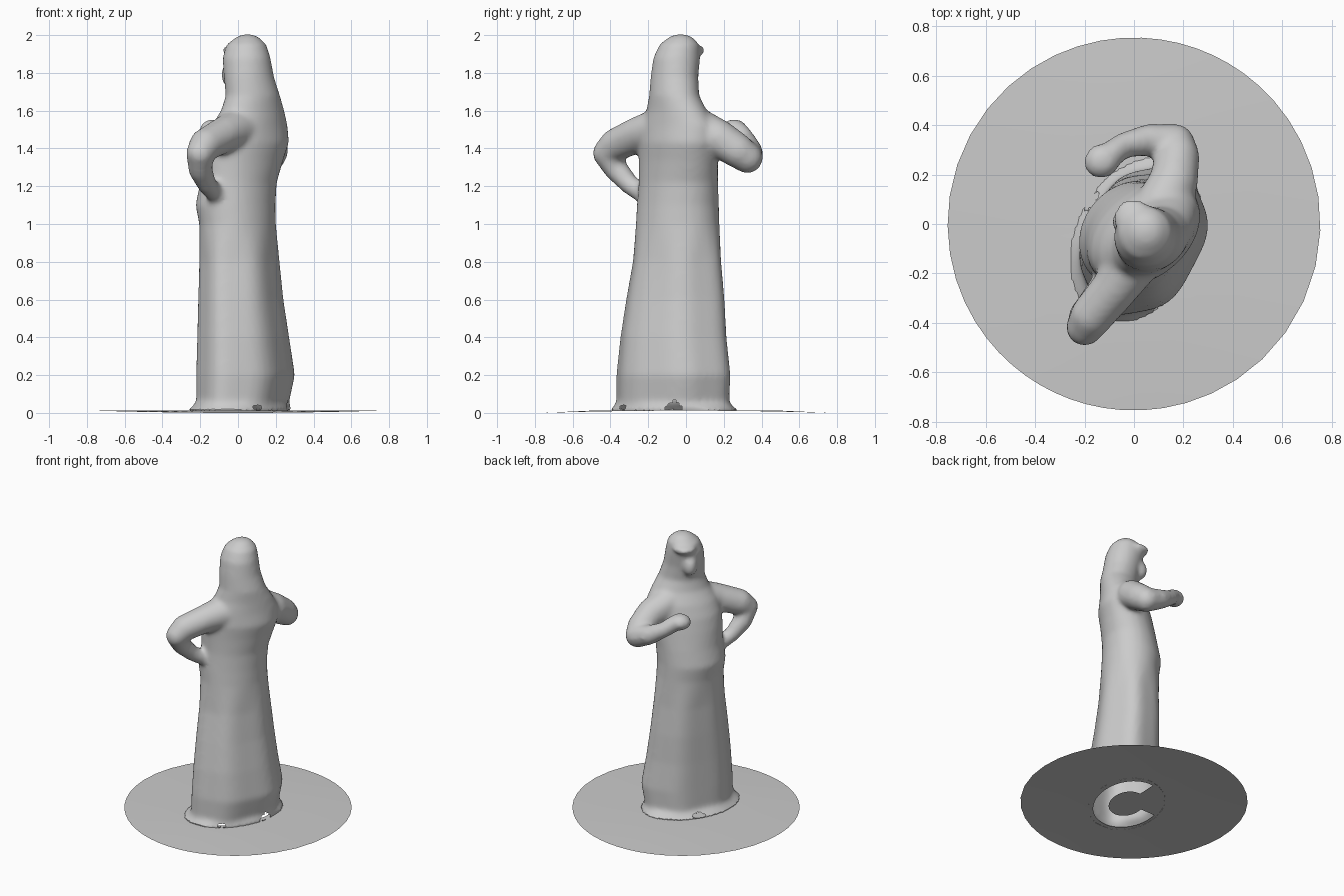
import bpy, bmesh, math
from mathutils import Vector, Matrix

cube = bpy.data.objects.get("Cube")
if cube:
    bpy.data.objects.remove(cube, do_unlink=True)

stone = bpy.data.materials.new("grey stone")
stone.use_nodes = True
stone.diffuse_color = (0.6, 0.6, 0.6, 1)
stone.node_tree.nodes["Principled BSDF"].inputs["Base Color"].default_value = (0.6, 0.6, 0.6, 1)


def make_object(name, bm):
    mesh = bpy.data.meshes.new(name)
    bm.to_mesh(mesh)
    bm.free()
    mesh.materials.append(stone)
    obj = bpy.data.objects.new(name, mesh)
    bpy.context.collection.objects.link(obj)
    return obj


def outline(x0, x1, y0, y1, rho, steps=48, fold=0.0):
    """Slanted oval that fits the given bounds, with optional folds."""
    phi = math.acos(rho)
    pts = []
    for i in range(steps):
        t = 2 * math.pi * i / steps
        k = 1 + fold * math.cos(6 * t + 0.6)
        pts.append(((x0 + x1) / 2 + k * (x1 - x0) / 2 * math.cos(t),
                    (y0 + y1) / 2 + k * (y1 - y0) / 2 * math.cos(t - phi)))
    return pts


def blob(bm, centre, size, turn=0.0):
    m = Matrix.Translation(centre) @ Matrix.Rotation(turn, 4, 'Z') @ Matrix.Diagonal((*size, 1))
    bmesh.ops.create_uvsphere(bm, u_segments=16, v_segments=10, radius=1, matrix=m)


def limb(bm, points):
    """Chain of closely spaced balls along (x, y, z, radius) points."""
    for a, b in zip(points, points[1:]):
        for i in range(9):
            p = Vector(a).lerp(Vector(b), i / 8)
            blob(bm, p[:3], (p[3],) * 3)


# Robe, cape and hood: z, x min, x max, y min, y max, slant
sections = [
    (0.005, -0.28, 0.29, -0.42, 0.29, 0.25),
    (0.025, -0.25, 0.28, -0.39, 0.26, 0.25),
    (0.06, -0.215, 0.265, -0.37, 0.23, 0.25),
    (0.20, -0.215, 0.295, -0.37, 0.237, 0.25),
    (0.40, -0.21, 0.265, -0.35, 0.217, 0.22),
    (0.60, -0.205, 0.235, -0.32, 0.207, 0.2),
    (0.80, -0.20, 0.215, -0.285, 0.19, 0.18),
    (1.00, -0.205, 0.20, -0.265, 0.177, 0.15),
    (1.10, -0.225, 0.198, -0.26, 0.174, 0.15),
    (1.22, -0.20, 0.205, -0.25, 0.17, 0.2),
    (1.34, -0.19, 0.24, -0.25, 0.17, 0.3),
    (1.43, -0.175, 0.27, -0.25, 0.17, 0.35),
    (1.52, -0.14, 0.262, -0.24, 0.16, 0.4),
    (1.60, -0.09, 0.245, -0.21, 0.11, 0.35),
    (1.68, -0.065, 0.222, -0.195, 0.07, 0.2),
    (1.78, -0.075, 0.19, -0.187, 0.065, 0.1),
    (1.88, -0.082, 0.172, -0.173, 0.075, 0.0),
    (1.95, -0.06, 0.15, -0.14, 0.07, 0.0),
    (1.99, -0.01, 0.11, -0.09, 0.035, 0.0),
    (2.005, 0.03, 0.07, -0.05, -0.01, 0.0),
]
bm = bmesh.new()
rings = []
for z, x0, x1, y0, y1, rho in sections:
    fold = 0.03 if 0.03 < z < 1.0 else 0.0
    rings.append([bm.verts.new((x, y, z)) for x, y in outline(x0, x1, y0, y1, rho, fold=fold)])
for a, b in zip(rings, rings[1:]):
    for i in range(48):
        j = (i + 1) % 48
        bm.faces.new((a[i], a[j], b[j], b[i]))
bm.faces.new(rings[0][::-1])
bm.faces.new(rings[-1])

# Arm bent with the hand resting on the hip
limb(bm, [(0.0, -0.14, 1.50, 0.115), (-0.07, -0.25, 1.475, 0.095),
          (-0.17, -0.37, 1.42, 0.088), (-0.20, -0.42, 1.375, 0.075),
          (-0.20, -0.37, 1.29, 0.064), (-0.165, -0.30, 1.21, 0.052),
          (-0.12, -0.23, 1.16, 0.05)])

# Arm held across the front with a closed hand
limb(bm, [(0.11, 0.06, 1.50, 0.115), (0.16, 0.17, 1.455, 0.10),
          (0.175, 0.27, 1.39, 0.092), (0.165, 0.325, 1.35, 0.082),
          (0.06, 0.34, 1.385, 0.066), (-0.04, 0.32, 1.44, 0.052),
          (-0.09, 0.285, 1.48, 0.055)])
blob(bm, (-0.13, 0.255, 1.50), (0.075, 0.07, 0.055), 0.5)

# Brow of the hood, chin and beard, turned towards the facing direction
blob(bm, (-0.005, 0.025, 1.92), (0.08, 0.078, 0.032), 0.75)
blob(bm, (-0.04, 0.01, 1.79), (0.05, 0.05, 0.07), 0.75)

figure = make_object("robed_figure", bm)

# Blend the parts into one softly sculpted surface
remesh = figure.modifiers.new("blend", 'REMESH')
remesh.mode = 'VOXEL'
remesh.voxel_size = 0.015
soften = figure.modifiers.new("soften", 'SMOOTH')
soften.factor = 0.5
soften.iterations = 7
graph = bpy.context.evaluated_depsgraph_get()
sculpted = bpy.data.meshes.new_from_object(figure.evaluated_get(graph))
figure.modifiers.clear()
figure.data = sculpted

# Open the underside and cut small gaps in the hem
bm = bmesh.new()
bm.from_mesh(sculpted)
gaps = [(0.26, -0.06), (-0.18, 0.10), (0.12, -0.36)]
unwanted = []
for f in bm.faces:
    c = f.calc_center_median()
    under = c.z < 0.03 and f.normal.z < -0.5
    gap = any(math.hypot(c.x - x, c.y - y) + max(0, c.z - 0.03) < 0.045 for x, y in gaps)
    if under or (gap and 0.018 < c.z < 0.07):
        unwanted.append(f)
bmesh.ops.delete(bm, geom=unwanted, context='FACES')
bm.to_mesh(sculpted)
bm.free()
if not sculpted.materials:
    sculpted.materials.append(stone)

# Thin round ground plate with a crescent opening under the robe
bm = bmesh.new()
hem = outline(-0.25, 0.25, -0.38, 0.25, 0.25)
plate_rings = []
for s in (0.0, 0.15, 0.5, 0.72, 0.95):
    plate_rings.append([bm.verts.new((0.02 + (x - 0.02) * s, -0.06 + (y + 0.06) * s, 0.014))
                        for x, y in hem])
for r in (0.5, 0.755):
    ring = []
    for x, y in hem:
        a = math.atan2(y + 0.06, x - 0.02)
        z = 0.012 if r < 0.7 else 0.006 + 0.006 * math.cos(2 * a)
        ring.append(bm.verts.new((r * math.cos(a), r * math.sin(a), z)))
    plate_rings.append(ring)
for n, (a, b) in enumerate(zip(plate_rings, plate_rings[1:])):
    for i in range(48):
        j = (i + 1) % 48
        x, y = hem[i]
        front = (-x + y) / math.hypot(x, y) > 0.75
        if n in (2, 3) and not front:
            continue
        bm.faces.new((a[i], b[i], b[j], a[j]))
bmesh.ops.remove_doubles(bm, verts=bm.verts, dist=0.0001)
bmesh.ops.recalc_face_normals(bm, faces=bm.faces)
if sum(f.normal.z for f in bm.faces) < 0:
    bmesh.ops.reverse_faces(bm, faces=bm.faces)
plate = make_object("ground_plate", bm)

# Smooth shading with crisp edges
for obj in (figure, plate):
    bpy.ops.object.select_all(action='DESELECT')
    obj.select_set(True)
    bpy.context.view_layer.objects.active = obj
    bpy.ops.object.shade_smooth_by_angle(angle=math.radians(40))
